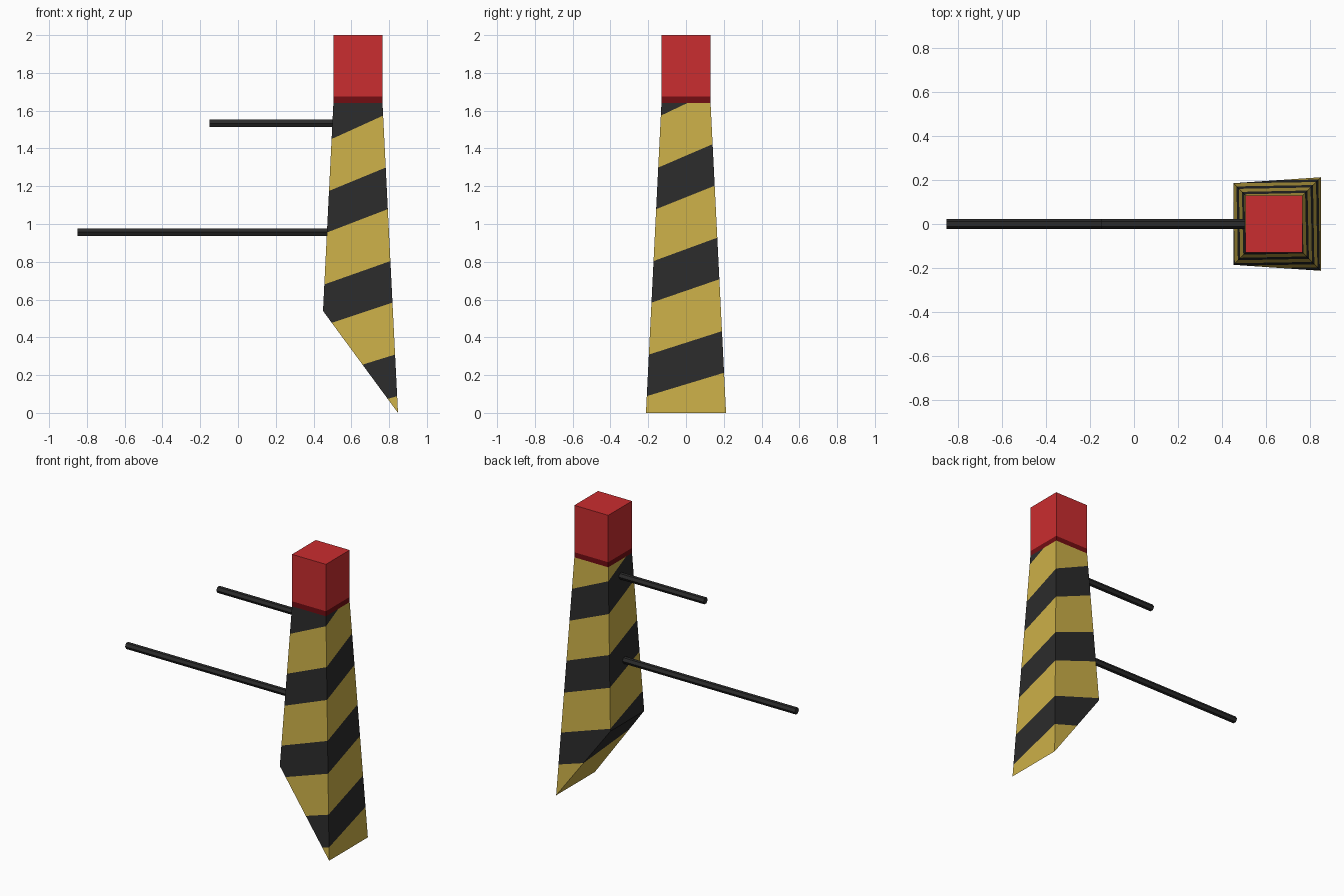
import bpy, bmesh, math
from mathutils import Vector

if "Cube" in bpy.data.objects:
    bpy.data.objects.remove(bpy.data.objects["Cube"])


def material(name, rgb):
    m = bpy.data.materials.new(name)
    m.diffuse_color = (*rgb, 1)
    m.use_nodes = True
    m.node_tree.nodes["Principled BSDF"].inputs["Base Color"].default_value = m.diffuse_color
    return m


YELLOW = material("yellow", (0.60, 0.43, 0.065))
BLACK = material("black", (0.024, 0.024, 0.024))
RED = material("red", (0.59, 0.026, 0.029))
DARK_RED = material("dark red", (0.17, 0.004, 0.006))

CX, TOP_Z, TOP_HALF, TAPER = 0.635, 1.64, 0.13, 0.05
CUT_Z = 0.54                       # height where the slanted foot begins


def corner(k, z):
    """Point on tapered corner edge k (0 = front left, counter-clockwise)."""
    h = TOP_HALF + (TOP_Z - z) * TAPER
    sx, sy = [(-1, -1), (1, -1), (1, 1), (-1, 1)][k % 4]
    return Vector((CX + sx * h, sy * h, z))


def finish(bm, name, mats):
    me = bpy.data.meshes.new(name)
    bm.to_mesh(me)
    bm.free()
    for m in mats:
        me.materials.append(m)
    ob = bpy.data.objects.new(name, me)
    bpy.context.collection.objects.link(ob)
    return ob


def box(name, lo, hi, mat):
    bm = bmesh.new()
    bmesh.ops.create_cube(bm, size=1)
    lo, hi = Vector(lo), Vector(hi)
    for v in bm.verts:
        v.co = (lo + hi) / 2 + v.co * (hi - lo)
    finish(bm, name, [mat])


def add_quad(bm, pts, mat_index):
    f = bm.faces.new([bm.verts.new(p) for p in pts])
    f.material_index = mat_index


# Striped post: one helical stripe winding up a tapered square column
PERIOD, BLACK_H, START = 0.495, 0.22, 1.45
bm = bmesh.new()
for k in range(4):
    for n in range(-1, 5):
        z = START - PERIOD * n
        for z0, z1, mi in ((z, z + BLACK_H, 1), (z + BLACK_H, z + PERIOD, 0)):
            a, b = PERIOD * k / 4, PERIOD * (k + 1) / 4
            add_quad(bm, [corner(k, z0 + a), corner(k + 1, z0 + b),
                          corner(k + 1, z1 + b), corner(k, z1 + a)], mi)


def trim(bm, co, no):
    bmesh.ops.bisect_plane(bm, geom=bm.verts[:] + bm.edges[:] + bm.faces[:],
                           plane_co=co, plane_no=no, clear_outer=True)


foot = [corner(0, CUT_Z), corner(3, CUT_Z), corner(2, 0), corner(1, 0)]
trim(bm, (0, 0, TOP_Z), (0, 0, 1))
trim(bm, foot[0], (foot[1] - foot[0]).cross(foot[2] - foot[1]).normalized())
# Slanted foot face: black above, yellow below
t = 0.5
mid_back, mid_front = foot[1].lerp(foot[2], t), foot[0].lerp(foot[3], t * 0.6)
add_quad(bm, [foot[0], foot[1], mid_back, mid_front], 1)
add_quad(bm, [mid_front, mid_back, foot[2], foot[3]], 0)
bmesh.ops.remove_doubles(bm, verts=bm.verts[:], dist=0.0005)
finish(bm, "striped_post", [YELLOW, BLACK])

# Red cap with darker collar beneath
x0, x1, h = CX - TOP_HALF, CX + TOP_HALF, TOP_HALF
box("collar", (x0, -h, TOP_Z), (x1, h, 1.675), DARK_RED)
box("cap", (x0, -h, 1.675), (x1, h, 2.0), RED)


# Six-sided horizontal rods
def rod(name, xa, xb, z, r=0.023):
    bm = bmesh.new()
    rings = [[bm.verts.new((x, r * math.cos(i * math.pi / 3),
                            z + r * math.sin(i * math.pi / 3)))
              for i in range(6)] for x in (xa, xb)]
    for i in range(6):
        j = (i + 1) % 6
        bm.faces.new((rings[0][i], rings[0][j], rings[1][j], rings[1][i]))
    for ring in rings:
        bm.faces.new(ring)
    bmesh.ops.recalc_face_normals(bm, faces=bm.faces[:])
    finish(bm, name, [BLACK])


rod("upper_rod", -0.15, 0.51, 1.533)
rod("lower_rod", -0.85, 0.48, 0.957)
